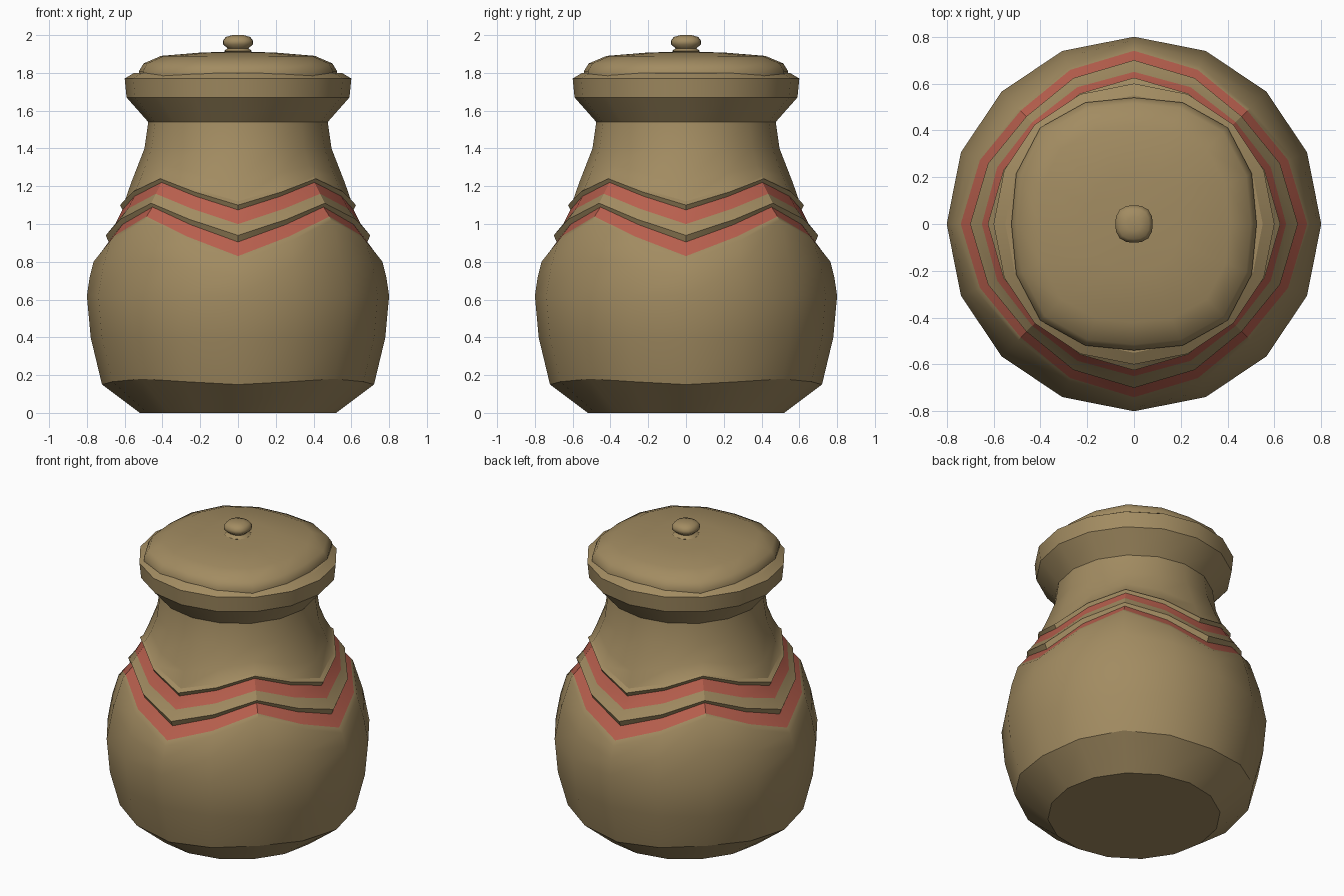
import bpy, bmesh, math

SIDES = 16

if "Cube" in bpy.data.objects:
    bpy.data.objects.remove(bpy.data.objects["Cube"], do_unlink=True)


def make_material(name, rgb):
    mat = bpy.data.materials.new(name)
    mat.use_nodes = True
    color = (*rgb, 1.0)
    mat.diffuse_color = color
    mat.node_tree.nodes["Principled BSDF"].inputs["Base Color"].default_value = color
    return mat


clay = make_material("tan clay", (0.36, 0.26, 0.12))
red = make_material("red glaze", (0.48, 0.115, 0.075))


def lathe(name, rings, materials, painted=(), square=0.0, angle=28):
    """Rings are (r, z) or (valley r, valley z, peak r, peak z) for zigzags."""
    bm = bmesh.new()
    loops = []
    for ring in rings:
        r0, z0, r1, z1 = ring if len(ring) == 4 else ring * 2
        loop = []
        for i in range(SIDES):
            a = math.tau * i / SIDES
            quarter = i % 4
            t = min(quarter, 4 - quarter) / 2      # 0 in valleys, 1 at peaks
            r = (r0 + (r1 - r0) * t) * (1 + square * math.sin(2 * a) ** 2)
            loop.append(bm.verts.new((r * math.cos(a), r * math.sin(a), z0 + (z1 - z0) * t)))
        loops.append(loop)
    for k in range(len(loops) - 1):
        low, high = loops[k], loops[k + 1]
        for i in range(SIDES):
            j = (i + 1) % SIDES
            face = bm.faces.new((low[i], low[j], high[j], high[i]))
            face.material_index = 1 if k in painted else 0
    bm.faces.new(loops[0][::-1])
    bm.faces.new(loops[-1])
    mesh = bpy.data.meshes.new(name)
    bm.to_mesh(mesh)
    bm.free()
    for mat in materials:
        mesh.materials.append(mat)
    obj = bpy.data.objects.new(name, mesh)
    bpy.context.collection.objects.link(obj)
    bpy.ops.object.select_all(action="DESELECT")
    obj.select_set(True)
    bpy.context.view_layer.objects.active = obj
    bpy.ops.object.shade_smooth_by_angle(angle=math.radians(angle))
    return obj


# Jar body: round belly, two zigzag ridges with red grooves, neck and rim
body_rings = [
    (0.52, 0.0),
    (0.72, 0.15, 0.72, 0.18),
    (0.78, 0.40),
    (0.80, 0.62),
    (0.785, 0.72, 0.76, 0.83),
    (0.765, 0.80, 0.70, 1.02),
    (0.74, 0.83, 0.685, 1.04),     # lower red groove
    (0.685, 0.905, 0.64, 1.09),
    (0.70, 0.94, 0.65, 1.11),      # lower ridge
    (0.65, 1.00, 0.615, 1.16),     # upper red groove
    (0.612, 1.075, 0.572, 1.22),
    (0.625, 1.10, 0.582, 1.24),    # upper ridge
    (0.60, 1.12, 0.565, 1.252),
    (0.565, 1.22, 0.53, 1.31),
    (0.495, 1.40),
    (0.475, 1.54),
    (0.59, 1.67),
    (0.60, 1.77),
    (0.55, 1.80),
]
lathe("jar_body", body_rings, [clay, red], painted=(6, 9))

# Lid: shallow, slightly squared dome
lid = lathe("lid", [(0.54, 1.78), (0.54, 1.81), (0.515, 1.85), (0.42, 1.89),
                    (0.20, 1.908), (0.03, 1.912)], [clay], square=0.08, angle=40)
lid.scale.x = 0.97

# Knob: small flared foot with a rounded cap
lathe("lid_knob", [(0.05, 1.90), (0.075, 1.915), (0.055, 1.93), (0.078, 1.95),
                   (0.08, 1.97), (0.065, 1.99), (0.03, 2.0)], [clay], square=0.08, angle=45)
